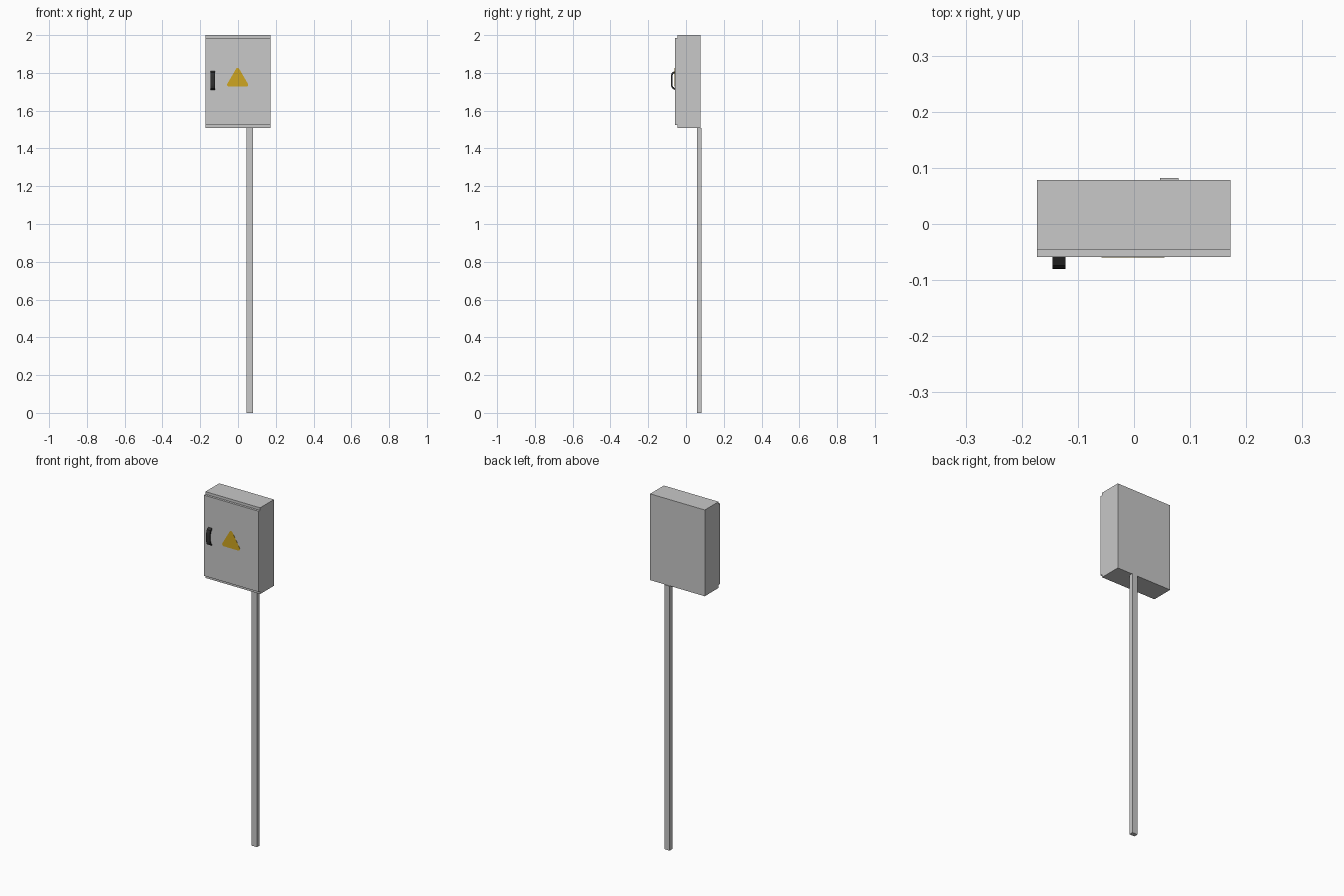
import bpy, bmesh, math
from mathutils import Vector

cube = bpy.data.objects.get("Cube")
if cube:
    bpy.data.objects.remove(cube, do_unlink=True)


def material(name, r, g, b):
    m = bpy.data.materials.new(name)
    m.use_nodes = True
    m.diffuse_color = (r, g, b, 1)
    m.node_tree.nodes["Principled BSDF"].inputs["Base Color"].default_value = (r, g, b, 1)
    return m


grey = material("light grey metal", 0.58, 0.58, 0.58)
yellow = material("warning yellow", 0.62, 0.38, 0.015)
black = material("black plastic", 0.03, 0.03, 0.03)


def finish(bm, name, mat):
    bmesh.ops.recalc_face_normals(bm, faces=bm.faces)
    mesh = bpy.data.meshes.new(name)
    bm.to_mesh(mesh)
    bm.free()
    mesh.materials.append(mat)
    ob = bpy.data.objects.new(name, mesh)
    bpy.context.collection.objects.link(ob)
    return ob


def box(name, lo, hi, mat):
    bm = bmesh.new()
    bmesh.ops.create_cube(bm, size=1)
    for v in bm.verts:
        v.co = Vector([l + (c + 0.5) * (h - l) for c, l, h in zip(v.co, lo, hi)])
    return finish(bm, name, mat)


def prism(name, outline, direction, mat):
    """Extrude a flat outline along a direction."""
    bm = bmesh.new()
    face = bm.faces.new([bm.verts.new(p) for p in outline])
    new = bmesh.ops.extrude_face_region(bm, geom=[face], use_keep_orig=True)
    moved = [v for v in new["geom"] if isinstance(v, bmesh.types.BMVert)]
    bmesh.ops.translate(bm, verts=moved, vec=direction)
    return finish(bm, name, mat)


# Cabinet, door and post
door_y = -0.059
box("cabinet_body", (-0.173, -0.046, 1.508), (0.172, 0.078, 2.0), grey)
box("cabinet_door", (-0.173, door_y, 1.525), (0.172, -0.046, 1.985), grey)
box("support_post", (0.046, 0.058, 0), (0.079, 0.082, 1.508), grey)

# Warning triangle with rounded corners
corners = [(-0.002, 1.816, 90), (0.044, 1.737, -30), (-0.048, 1.737, 210)]
outline = []
for x, z, facing in corners:
    for step in (60, 30, 0, -30, -60):
        a = math.radians(facing + step)
        outline.append((x + 0.01 * math.cos(a), door_y, z + 0.01 * math.sin(a)))
prism("warning_triangle", outline, (0, -0.001, 0), yellow)

# Arched door handle, a bow-shaped band
outer, inner = [], []
for i in range(13):
    t = -1 + i / 6
    bow = (1 - abs(t) ** 4) ** 0.5
    outer.append((-0.145, door_y - 0.021 * bow, 1.76 + 0.05 * t))
    inner.append((-0.145, door_y - 0.013 * bow, 1.76 + 0.04 * t))
handle = prism("door_handle", outer + inner[::-1], (0.023, 0, 0), black)
bpy.ops.object.select_all(action="DESELECT")
handle.select_set(True)
bpy.context.view_layer.objects.active = handle
bpy.ops.object.shade_smooth_by_angle(angle=math.radians(35))
